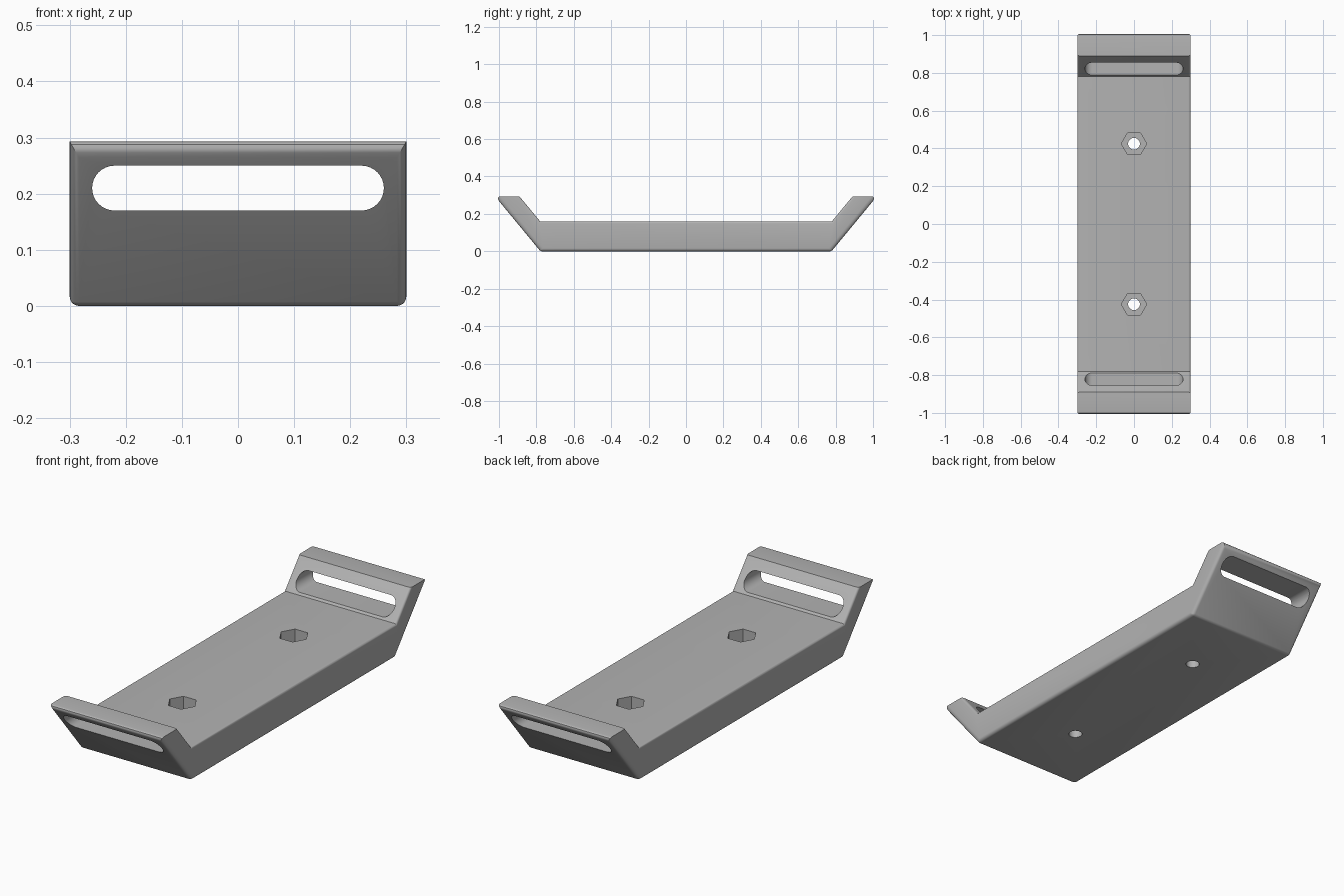
import bpy, bmesh, math

if "Cube" in bpy.data.objects:
    bpy.data.objects.remove(bpy.data.objects["Cube"])

HALF_W = 0.3
TOP = 0.293

grey = bpy.data.materials.new("neutral_grey")
grey.diffuse_color = (0.45, 0.45, 0.45, 1)
grey.use_nodes = True
grey.node_tree.nodes["Principled BSDF"].inputs["Base Color"].default_value = grey.diffuse_color


def prism(name, points, place, shift):
    """Extrude a closed 2D outline: place maps (a, b) to 3D, shift is the extrusion."""
    bm = bmesh.new()
    face = bm.faces.new([bm.verts.new(place(a, b)) for a, b in points])
    ext = bmesh.ops.extrude_face_region(bm, geom=[face])
    verts = [g for g in ext["geom"] if isinstance(g, bmesh.types.BMVert)]
    bmesh.ops.translate(bm, verts=verts, vec=shift)
    bmesh.ops.recalc_face_normals(bm, faces=bm.faces)
    me = bpy.data.meshes.new(name)
    bm.to_mesh(me)
    bm.free()
    me.materials.append(grey)
    ob = bpy.data.objects.new(name, me)
    bpy.context.collection.objects.link(ob)
    return ob


def ring(r, n, cx=0, cy=0, start=0, sweep=math.tau, closed=True):
    k = n if closed else n - 1
    return [(cx + r * math.cos(start + sweep * i / k),
             cy + r * math.sin(start + sweep * i / k)) for i in range(n)]


# Tray body: flat base with upturned ends, extruded along x
half = [(0.778, 0), (1.02, TOP), (0.89, TOP), (0.78, 0.16)]
outline = half + [(-y, z) for y, z in reversed(half)]
body = prism("bracket_body", outline, lambda y, z: (-HALF_W, y, z), (2 * HALF_W, 0, 0))

# Rounded edges: large on the outer lips, smaller along the sides
weights = body.data.attributes.new("bevel_weight_edge", 'FLOAT', 'EDGE')
for e in body.data.edges:
    a, b = (body.data.vertices[i].co for i in e.vertices)
    if abs(a.x - b.x) > 0.1:                       # edges running across
        if abs(a.y) > 1:
            w = 1.0
        elif a.z < 0.01:
            w = 0.25
        else:
            w = 0
    else:                                          # side edges, lip tops stay sharp
        low = min(a.z, b.z)
        w = 0 if low > 0.28 else (0.45 if low < 0.01 else 0.3)
    weights.data[e.index].value = w
bev = body.modifiers.new("rounding", 'BEVEL')
bev.width = 0.037
bev.segments = 5
bev.limit_method = 'WEIGHT'

# Cutters: strap slot through both ends, screw holes with hexagonal nut pockets
r, cx, cz = 0.04, 0.22, 0.21
slot = (ring(r, 17, cx, cz, -math.pi / 2, math.pi, False)
        + ring(r, 17, -cx, cz, math.pi / 2, math.pi, False))
cutters = [prism("slot_cutter", slot, lambda x, z: (x, -1.2, z), (0, 2.4, 0))]
for y in (-0.425, 0.425):
    cutters.append(prism("nut_pocket_cutter", ring(0.067, 6, 0, y),
                         lambda a, b: (a, b, 0.075), (0, 0, 0.12)))
    cutters.append(prism("screw_hole_cutter", ring(0.031, 32, 0, y),
                         lambda a, b: (a, b, -0.1), (0, 0, 0.22)))
for c in cutters:
    c.hide_render = True
    m = body.modifiers.new(c.name, 'BOOLEAN')
    m.operation = 'DIFFERENCE'
    m.solver = 'EXACT'
    m.object = c

# Bake modifiers, drop the cutters, smooth only the roundings
bpy.context.view_layer.objects.active = body
body.select_set(True)
for m in list(body.modifiers):
    bpy.ops.object.modifier_apply(modifier=m.name)
for c in cutters:
    bpy.data.objects.remove(c)
bpy.ops.object.shade_smooth_by_angle(angle=math.radians(30))
